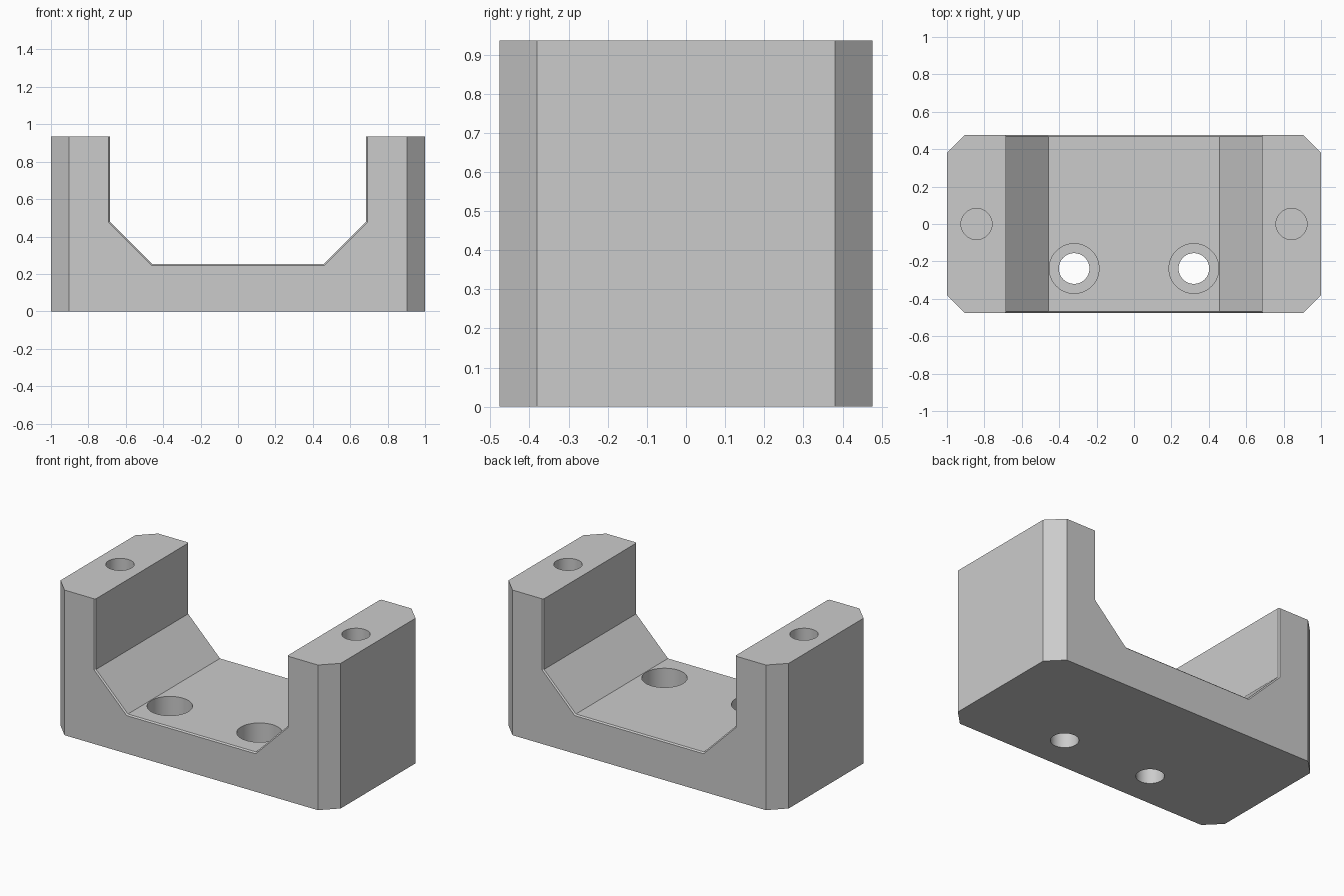
import bpy, bmesh
from math import radians

if "Cube" in bpy.data.objects:
    bpy.data.objects.remove(bpy.data.objects["Cube"], do_unlink=True)

HALF_X, HALF_Y, TOP, CORNER = 1.0, 0.477, 0.936, 0.096
FLOOR, FLOOR_X, WALL_X, FLARE = 0.253, 0.457, 0.684, 0.008

grey = bpy.data.materials.new("plain grey")
grey.use_nodes = True
grey.diffuse_color = (0.6, 0.6, 0.6, 1)
grey.node_tree.nodes["Principled BSDF"].inputs["Base Color"].default_value = (0.6, 0.6, 0.6, 1)


def loft(name, rings):
    """Solid through a row of matching point rings, capped at both ends."""
    bm = bmesh.new()
    loops = [[bm.verts.new(p) for p in ring] for ring in rings]
    for a, b in zip(loops, loops[1:]):
        for i in range(len(a)):
            j = (i + 1) % len(a)
            bm.faces.new((a[i], a[j], b[j], b[i]))
    bm.faces.new(loops[0])
    bm.faces.new(loops[-1])
    bmesh.ops.recalc_face_normals(bm, faces=bm.faces)
    mesh = bpy.data.meshes.new(name)
    bm.to_mesh(mesh)
    bm.free()
    ob = bpy.data.objects.new(name, mesh)
    mesh.materials.append(grey)
    bpy.context.collection.objects.link(ob)
    return ob


def drill(name, x, y, radius, low, high):
    bpy.ops.mesh.primitive_cylinder_add(vertices=64, radius=radius, depth=high - low,
                                        location=(x, y, (low + high) / 2))
    ob = bpy.context.object
    ob.name = name
    ob.data.materials.append(grey)
    return ob


def channel_ring(y, d):
    """Channel section, widened outward by d."""
    m = d * 0.414
    wall_z = FLOOR + WALL_X - FLOOR_X
    half = [(FLOOR_X + m, FLOOR - d), (WALL_X + d, wall_z - m), (WALL_X + d, TOP + 0.2)]
    return [(x, y, z) for x, z in half] + [(-x, y, z) for x, z in reversed(half)]


# Body with chamfered vertical corners
quarter = [(HALF_X, HALF_Y - CORNER), (HALF_X - CORNER, HALF_Y)]
outline = quarter + [(-x, y) for x, y in reversed(quarter)]
outline += [(-x, -y) for x, y in outline]
body = loft("bracket_body", [[(x, y, z) for x, y in outline] for z in (0, TOP)])

# Channel with a fine flare at its front and back edges
inner = HALF_Y - FLARE
outer = HALF_Y + FLARE
cutters = [loft("channel_cutter", [channel_ring(-outer, 2 * FLARE), channel_ring(-inner, 0),
                                   channel_ring(inner, 0), channel_ring(outer, 2 * FLARE)])]

# Counterbored floor holes and blind holes in the wall tops
for side, s in (("left", 1), ("right", -1)):
    cutters += [
        drill(side + "_through_cutter", s * 0.32, -0.238, 0.082, -0.1, FLOOR + 0.02),
        drill(side + "_counterbore_cutter", s * 0.32, -0.238, 0.133, FLOOR - 0.15, FLOOR + 0.3),
        drill(side + "_blind_cutter", s * 0.842, 0, 0.083, TOP - 0.42, TOP + 0.1),
    ]

for cutter in cutters:
    mod = body.modifiers.new(cutter.name, "BOOLEAN")
    mod.operation = "DIFFERENCE"
    mod.solver = "EXACT"
    mod.object = cutter

# Bake the cuts, then drop the cutters
bpy.context.view_layer.update()
graph = bpy.context.evaluated_depsgraph_get()
cut_mesh = bpy.data.meshes.new_from_object(body.evaluated_get(graph))
body.modifiers.clear()
body.data = cut_mesh
for cutter in cutters:
    bpy.data.objects.remove(cutter, do_unlink=True)
cut_mesh.materials.clear()
cut_mesh.materials.append(grey)
for poly in cut_mesh.polygons:
    poly.material_index = 0

bpy.ops.object.select_all(action="DESELECT")
body.select_set(True)
bpy.context.view_layer.objects.active = body
bpy.ops.object.shade_smooth_by_angle(angle=radians(20))
